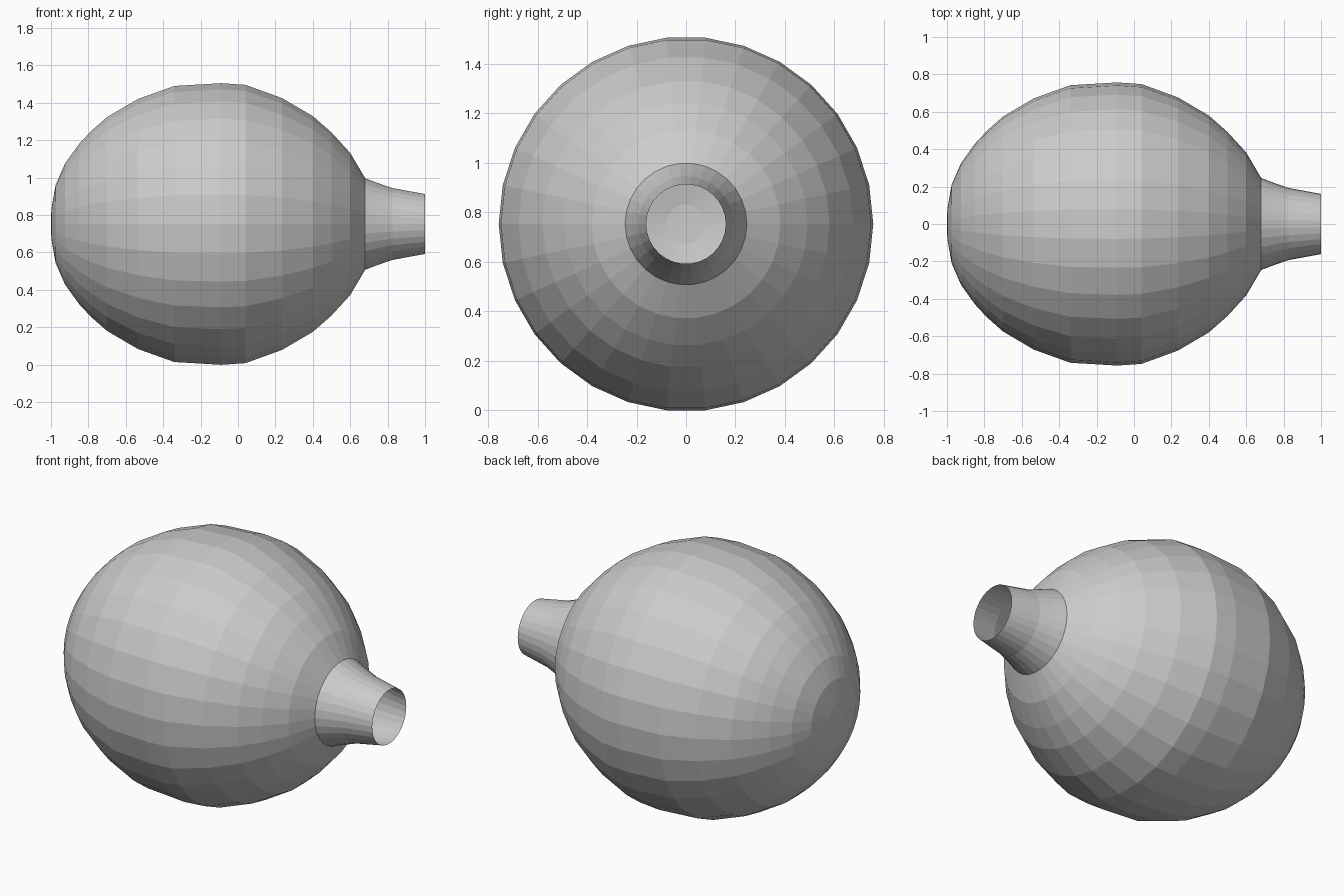
import bpy, bmesh
from math import cos, sin, pi

if "Cube" in bpy.data.objects:
    bpy.data.objects.remove(bpy.data.objects["Cube"])

SIDES = 30
AXIS_Z = 0.752


def lathe(name, profile):
    """Revolve (x, radius) points around the horizontal x axis."""
    bm = bmesh.new()
    rings = []
    for x, r in profile:
        if r == 0:
            rings.append([bm.verts.new((x, 0, AXIS_Z))] * SIDES)
        else:
            rings.append([bm.verts.new((x, r * cos(2 * pi * i / SIDES),
                                        AXIS_Z + r * sin(2 * pi * i / SIDES)))
                          for i in range(SIDES)])
    for a, b in zip(rings, rings[1:]):
        for i in range(SIDES):
            j = (i + 1) % SIDES
            quad = list(dict.fromkeys((a[i], a[j], b[j], b[i])))
            bm.faces.new(quad)
    bmesh.ops.recalc_face_normals(bm, faces=bm.faces)
    mesh = bpy.data.meshes.new(name)
    bm.to_mesh(mesh)
    bm.free()
    obj = bpy.data.objects.new(name, mesh)
    bpy.context.collection.objects.link(obj)
    return obj


# Hollow rounded body, closed at the back, open where the neck joins
lathe("bulb_body", [
    (-1.0, 0), (-0.998, 0.08), (-0.975, 0.21), (-0.925, 0.325), (-0.85, 0.43),
    (-0.785, 0.50), (-0.70, 0.575), (-0.535, 0.672), (-0.34, 0.742),
    (-0.09, 0.757), (0.04, 0.748), (0.235, 0.677), (0.40, 0.58),
    (0.50, 0.492), (0.60, 0.382), (0.68, 0.246)])

# Flared neck with an open mouth
lathe("bulb_neck", [(0.68, 0.246), (0.745, 0.221), (0.826, 0.193), (1.0, 0.161)])
